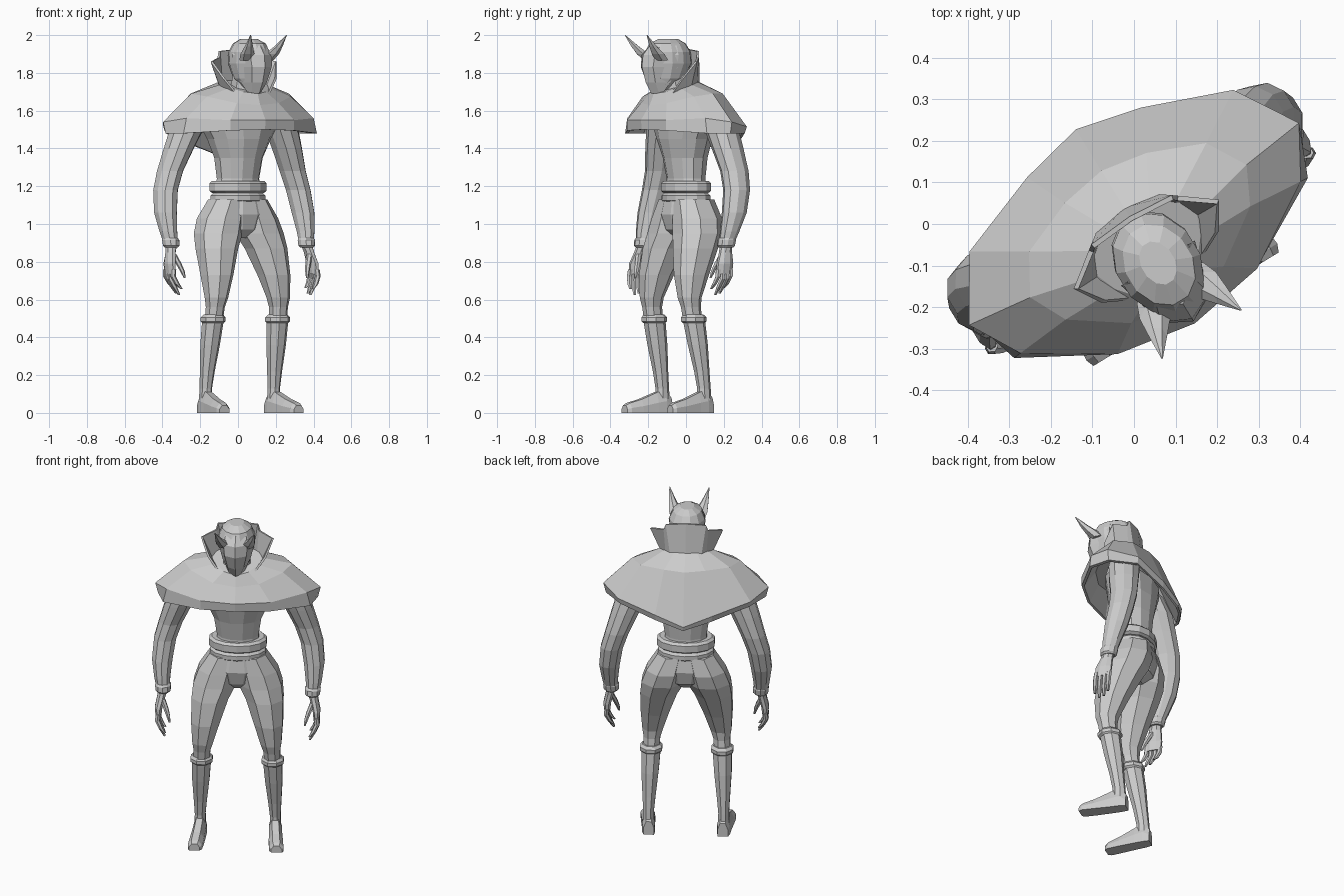
import bpy, math

TURN = math.radians(31.5)          # the whole figure stands turned on the spot

grey = bpy.data.materials.new("plain grey")
grey.diffuse_color = (0.6, 0.6, 0.6, 1)


def make(name, verts, faces, mirror=False, thick=0):
    """Make a flat-shaded object, optionally mirrored left to right."""
    me = bpy.data.meshes.new(name)
    me.from_pydata(verts, [], faces)
    ob = bpy.data.objects.new(name, me)
    bpy.context.collection.objects.link(ob)
    me.materials.append(grey)
    ob.rotation_euler.z = TURN
    if mirror:
        ob.modifiers.new("mirror", 'MIRROR')
    if thick:
        m = ob.modifiers.new("thickness", 'SOLIDIFY')
        m.thickness, m.offset = thick, 0
    return ob


def skin(name, rings, mirror=False, caps=True):
    """Join closed rings of points with quads."""
    n = len(rings[0])
    verts = [p for r in rings for p in r]
    faces = []
    for k in range(len(rings) - 1):
        for i in range(n):
            j = (i + 1) % n
            faces.append((k * n + i, k * n + j, (k + 1) * n + j, (k + 1) * n + i))
    if caps:
        faces.append(tuple(range(n))[::-1])
        faces.append(tuple(range((len(rings) - 1) * n, len(rings) * n)))
    return make(name, verts, faces, mirror)


def loft(name, sections, n=8, mirror=False, clamp=False):
    """Stack of level ovals given as (x, y, z, half width, half depth)."""
    rings = []
    grow = 1 / math.cos(math.pi / n) ** 0.5
    for x, y, z, a, b in sections:
        ring = []
        for i in range(n):
            t = math.tau * (i + 0.5) / n
            px = x + a * grow * math.cos(t)
            ring.append((max(px, 0) if clamp else px, y + b * grow * math.sin(t), z))
        rings.append(ring)
    return skin(name, rings, mirror)


def both(half):
    """Close a half outline (front to back, x >= 0) into a full ring."""
    return half + [(-x, y, z) for x, y, z in half[-2:0:-1]]


# torso, neck, pelvis and belt
loft("torso", [(0, 0, 1.10, .14, .10), (0, 0, 1.24, .118, .095), (0, -.005, 1.35, .135, .11),
               (0, -.01, 1.45, .18, .13), (0, -.01, 1.55, .24, .14), (0, -.03, 1.66, .17, .10)], 12)
loft("neck", [(0, -.06, 1.62, .09, .08), (0, -.09, 1.80, .07, .07)], 8)
loft("pelvis", [(0, -.005, .925, .06, .05), (0, 0, .97, .125, .105), (0, 0, 1.05, .175, .126),
                (0, 0, 1.13, .142, .112)], 12)
loft("upper_belt", [(0, 0, 1.165, .148, .108), (0, 0, 1.175, .163, .122),
                    (0, 0, 1.215, .163, .122), (0, 0, 1.228, .148, .108)], 14)
loft("lower_belt", [(0, 0, 1.115, .145, .108), (0, 0, 1.125, .157, .118),
                    (0, 0, 1.150, .157, .118), (0, 0, 1.165, .140, .105)], 14)

# trousers: each leg meets its mirror image at the centre line
loft("trouser_leg", [(.200, -.075, .46, .045, .05), (.196, -.09, .56, .048, .052),
                     (.192, -.095, .61, .060, .062), (.177, -.075, .73, .083, .092),
                     (.153, -.035, .87, .108, .118), (.128, -.008, .95, .125, .128),
                     (.105, .005, 1.03, .120, .130), (.070, .003, 1.13, .090, .112)],
     8, mirror=True, clamp=True)

# boots
loft("boot_shaft", [(.212, -.015, .03, .034, .040), (.211, -.018, .13, .031, .036), (.209, -.03, .22, .038, .040),
                    (.205, -.052, .36, .050, .052), (.200, -.075, .50, .056, .058)], 8, mirror=True)
loft("boot_cuff", [(.200, -.073, .475, .054, .056), (.200, -.075, .485, .064, .067),
                   (.200, -.075, .505, .064, .067), (.200, -.077, .52, .050, .054)], 8, mirror=True)
foot = []
for y, x, w, h in [(.028, .208, .030, .08), (-.01, .211, .036, .125), (-.06, .214, .037, .108),
                   (-.15, .222, .040, .072), (-.220, .229, .040, .052), (-.240, .231, .030, .040)]:
    foot.append([(x + w * a, y, h * b) for a, b in
                 [(-1, 0), (1, 0), (1, .5), (.5, 1), (-.5, 1), (-1, .5)]])
skin("boot_foot", foot, mirror=True)

# arms and wrist cuffs
loft("sleeve", [(.420, -.008, .89, .036, .040), (.426, .01, .96, .046, .052), (.427, .038, 1.06, .059, .067),
                (.412, .062, 1.18, .064, .072), (.381, .067, 1.28, .068, .076), (.336, .052, 1.40, .079, .084),
                (.295, .04, 1.50, .090, .088), (.24, .02, 1.60, .075, .07)], 10, mirror=True)
loft("wrist_cuff", [(.420, -.01, .875, .034, .038), (.420, -.01, .885, .043, .048),
                    (.421, -.005, .915, .045, .050), (.423, 0, .93, .038, .042)], 10, mirror=True)

# hands: palm, four curled fingers and a thumb
loft("palm", [(.444, -.035, .735, .016, .046), (.444, -.03, .79, .022, .048),
              (.430, -.018, .85, .024, .036), (.420, -.01, .89, .028, .032)], 8, mirror=True)
for i, (y, tip) in enumerate([(-.072, .655), (-.046, .625), (-.020, .632), (.004, .66)]):
    mid = (tip + .75) / 2
    loft(f"finger_{i + 1}", [(.408, y - .022, tip, .006, .007), (.430, y - .014, mid - .02, .012, .013),
                             (.449, y - .004, mid + .02, .014, .014), (.445, y, .76, .014, .014)],
         6, mirror=True)
loft("thumb", [(.380, -.080, .715, .005, .006), (.388, -.070, .75, .011, .012),
               (.402, -.055, .79, .014, .015), (.422, -.035, .84, .014, .016)], 6, mirror=True)

# shoulder cape: neck, shoulder, wide rim and turned-in hem, then back up inside
neck = [(0, -.20, 1.69), (.07, -.17, 1.70), (.12, -.11, 1.72), (.14, -.06, 1.74),
        (.115, -.005, 1.755), (.06, .025, 1.76), (0, .035, 1.76)]
shoulder = [(0, -.225, 1.63), (.13, -.20, 1.64), (.26, -.11, 1.675), (.305, -.02, 1.69),
            (.25, .075, 1.69), (.115, .13, 1.69), (0, .15, 1.685)]
rim = [(0, -.280, 1.55), (.197, -.246, 1.55), (.395, -.122, 1.56), (.465, 0, 1.54),
       (.372, .150, 1.515), (.160, .230, 1.455), (0, .267, 1.40)]
hem = [(0, -.274, 1.50), (.197, -.244, 1.495), (.414, -.124, 1.48), (.450, 0, 1.48),
       (.362, .142, 1.48), (.157, .224, 1.42), (0, .261, 1.375)]
lining = [(x * .95, y * .95, z) for x, y, z in hem]
inside = [(x * .94, y * .93, z - .025) for x, y, z in shoulder]
skin("shoulder_cape", [both(r) for r in (inside, lining, hem, rim, shoulder, neck)])

# standing collar, open at the front
low = [(0, .04, 1.73), (.085, .025, 1.73), (.11, .0, 1.73), (.14, -.06, 1.72), (.10, -.15, 1.69)]
top = [(0, .015, 1.925), (.112, .006, 1.915), (.122, -.002, 1.88), (.200, -.060, 1.86), (.160, -.120, 1.77)]
n = len(low)
make("collar", low + top, [(i, i + 1, n + i + 1, n + i) for i in range(n - 1)], mirror=True, thick=.012)

# head
loft("head", [(0, -.16, 1.71, .040, .05), (0, -.12, 1.77, .080, .10), (0, -.108, 1.85, .100, .130),
              (0, -.112, 1.91, .100, .128), (0, -.115, 1.955, .080, .102), (0, -.11, 1.98, .040, .055)], 12)

# pointed face mask with a central ridge
mask = []
for z, w, side, front in [(1.69, .040, -.17, -.215), (1.75, .070, -.14, -.250), (1.83, .094, -.11, -.274),
                          (1.895, .104, -.11, -.267), (1.945, .086, -.11, -.225)]:
    mask.append([(-w, side, z), (-w * .65, front + .032, z), (0, front, z),
                 (w * .65, front + .032, z), (w, side, z)])
skin("face_mask", mask)

# horns sweeping forward, out and up
loft("horn", [(.060, -.185, 1.865, .036, .036), (.076, -.220, 1.90, .034, .035),
              (.092, -.260, 1.94, .020, .022), (.111, -.310, 2.0, .002, .002)], 6, mirror=True)
